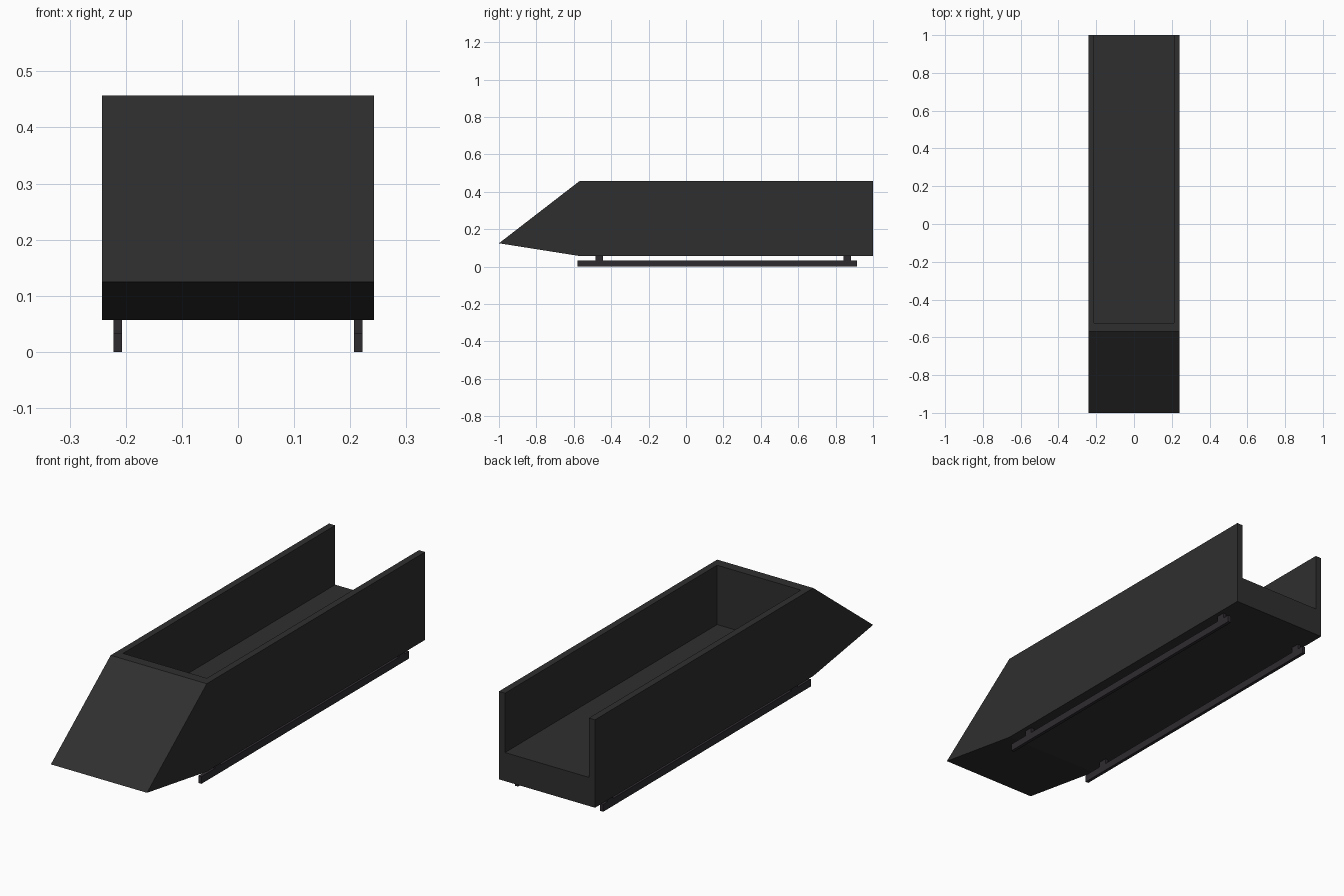
import bpy, bmesh

if "Cube" in bpy.data.objects:
    bpy.data.objects.remove(bpy.data.objects["Cube"])

HALF_W = 0.242


def material(name, color):
    mat = bpy.data.materials.new(name)
    mat.diffuse_color = (*color, 1)
    mat.use_nodes = True
    mat.node_tree.nodes["Principled BSDF"].inputs["Base Color"].default_value = mat.diffuse_color
    return mat


def extrude_profile(name, profile, x0, x1, mat=None):
    """Solid made from a (y, z) side profile swept from x0 to x1."""
    bm = bmesh.new()
    face = bm.faces.new([bm.verts.new((x0, y, z)) for y, z in profile])
    swept = bmesh.ops.extrude_face_region(bm, geom=[face])
    verts = [v for v in swept["geom"] if isinstance(v, bmesh.types.BMVert)]
    bmesh.ops.translate(bm, verts=verts, vec=(x1 - x0, 0, 0))
    bmesh.ops.recalc_face_normals(bm, faces=bm.faces)
    mesh = bpy.data.meshes.new(name)
    bm.to_mesh(mesh)
    bm.free()
    obj = bpy.data.objects.new(name, mesh)
    bpy.context.collection.objects.link(obj)
    if mat:
        mesh.materials.append(mat)
    return obj


def box(name, x, y, z, mat=None):
    rect = [(y[0], z[0]), (y[1], z[0]), (y[1], z[1]), (y[0], z[1])]
    return extrude_profile(name, rect, x[0], x[1], mat)


hull_mat = material("dark_hull", (0.028, 0.028, 0.028))
rail_mat = material("dark_rail", (0.028, 0.024, 0.030))

# Wedge-nosed hull
hull = extrude_profile(
    "sled_hull",
    [(-1, 0.125), (-0.57, 0.057), (1, 0.057), (1, 0.457), (-0.57, 0.457)],
    -HALF_W, HALF_W, hull_mat)

# Cargo bay, open at the top and back
cutter = box("bay_cutter", (-0.211, 0.211), (-0.525, 1.2), (0.187, 0.6), hull_mat)
cutter.hide_render = True
cut = hull.modifiers.new("bay", "BOOLEAN")
cut.operation = "DIFFERENCE"
cut.solver = "EXACT"
cut.object = cutter
bpy.context.view_layer.objects.active = hull
bpy.ops.object.modifier_apply(modifier="bay")
bpy.data.objects.remove(cutter)

# Runners and their short posts, on both sides
for side, s in (("left", -1), ("right", 1)):
    x = sorted((s * 0.207, s * 0.222))
    box(f"{side}_runner", x, (-0.58, 0.913), (0, 0.033), rail_mat)
    for end, y in (("front", -0.463), ("back", 0.861)):
        box(f"{side}_{end}_post", x, (y - 0.02, y + 0.02), (0.033, 0.057), rail_mat)
